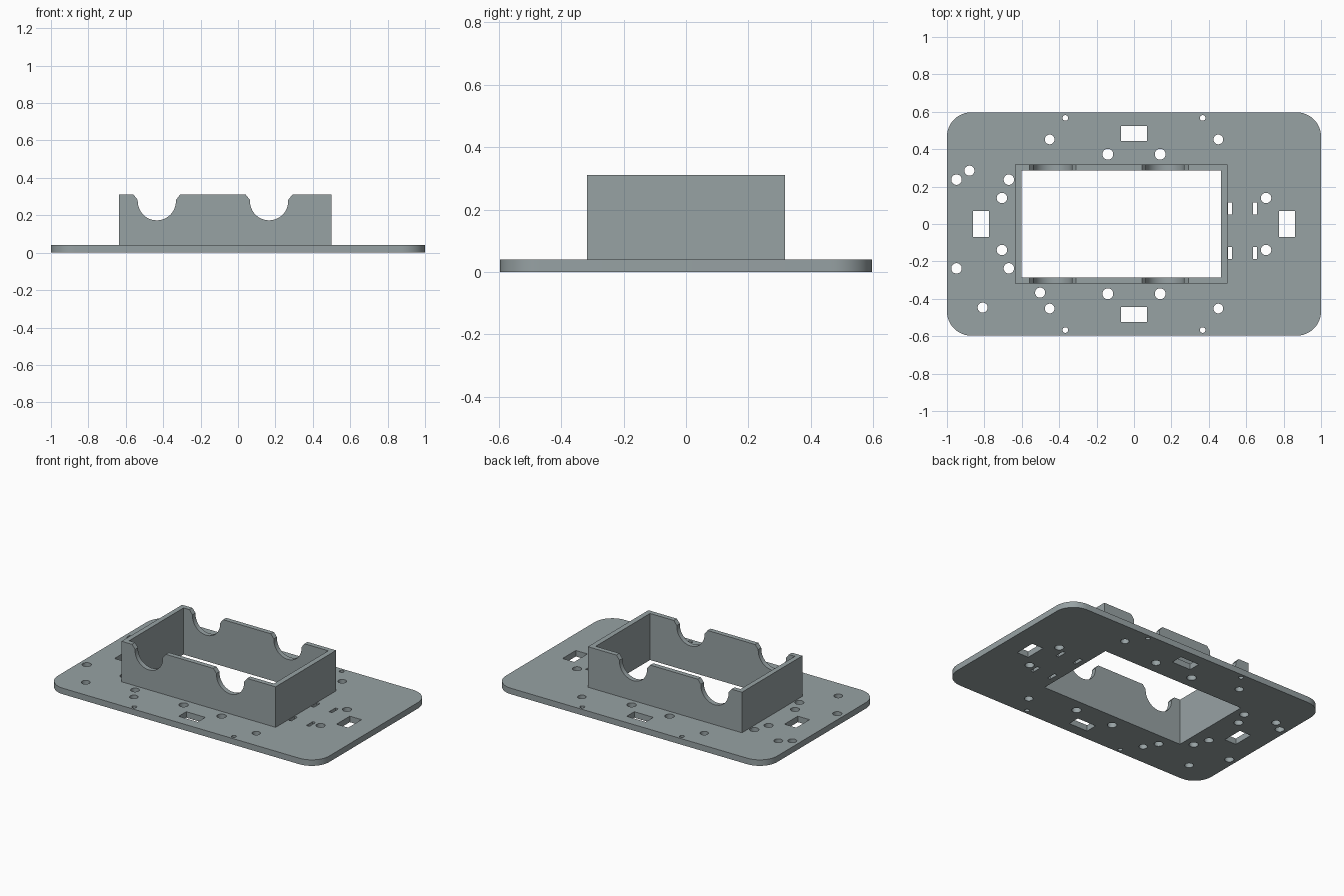
import bpy, math

if "Cube" in bpy.data.objects:
    bpy.data.objects.remove(bpy.data.objects["Cube"])

grey = bpy.data.materials.new("blue_grey")
grey.diffuse_color = (0.31, 0.36, 0.37, 1)
grey.use_nodes = True
grey.node_tree.nodes["Principled BSDF"].inputs["Base Color"].default_value = grey.diffuse_color


def rect(x0, x1, y0, y1):
    return [(x0, y0), (x1, y0), (x1, y1), (x0, y1)]


def arc(cx, cy, r, a0, a1, n):
    return [(cx + r * math.cos(math.radians(a0 + (a1 - a0) * i / n)),
             cy + r * math.sin(math.radians(a0 + (a1 - a0) * i / n)))
            for i in range(n + 1)]


def circle(cx, cy, r, n=32):
    return arc(cx, cy, r, 0, 360, n)[:-1]


def extruded(name, loops, depth):
    """Filled outline with holes, extruded evenly about its own plane."""
    cu = bpy.data.curves.new(name + "_outline", 'CURVE')
    cu.dimensions = '2D'
    cu.fill_mode = 'BOTH'
    cu.extrude = depth / 2
    for pts in loops:
        sp = cu.splines.new('POLY')
        sp.points.add(len(pts) - 1)
        for p, (x, y) in zip(sp.points, pts):
            p.co = (x, y, 0, 1)
        sp.use_cyclic_u = True
    ob = bpy.data.objects.new(name, cu)
    bpy.context.collection.objects.link(ob)
    bpy.ops.object.select_all(action='DESELECT')
    ob.select_set(True)
    bpy.context.view_layer.objects.active = ob
    bpy.ops.object.convert(target='MESH')
    ob = bpy.context.object
    bpy.ops.object.mode_set(mode='EDIT')
    bpy.ops.mesh.select_all(action='SELECT')
    bpy.ops.mesh.remove_doubles(threshold=0.0001)
    bpy.ops.mesh.normals_make_consistent(inside=False)
    bpy.ops.object.mode_set(mode='OBJECT')
    ob.name = name
    ob.data.materials.clear()
    ob.data.materials.append(grey)
    return ob


T, TOP = 0.04, 0.31                      # plate thickness, wall top
X, Y, R = 1.0, 0.597, 0.13               # plate half size, corner radius
opening = rect(-0.602, 0.465, -0.286, 0.286)

# Base plate: rounded outline
outline = []
for sx, sy, a in ((1, 1, 0), (-1, 1, 90), (-1, -1, 180), (1, -1, 270)):
    outline += arc(sx * (X - R), sy * (Y - R), R, a, a + 90, 12)
loops = [outline, opening]

# Round holes
for s in (-1, 1):
    for t in (-1, 1):
        loops.append(circle(s * 0.367, t * 0.567, 0.015))
        loops.append(circle(s * 0.451, t * 0.452, 0.026))
        loops.append(circle(s * 0.14, t * 0.373, 0.029))
        loops.append(circle(s * 0.706, t * 0.139, 0.028))
        loops.append(circle(-0.809 + s * 0.14, t * 0.237, 0.028))
for x, y in ((-0.88, 0.285), (-0.502, -0.367), (-0.809, -0.447)):
    loops.append(circle(x, y, 0.027))

# Rectangular slots
for s in (-1, 1):
    loops.append(rect(-0.07, 0.07, s * 0.484 - 0.04, s * 0.484 + 0.04))
    loops.append(rect(s * 0.818 - 0.043, s * 0.818 + 0.043, -0.07, 0.07))
for x in (0.513, 0.647):
    for y in (0.083, -0.155):
        loops.append(rect(x - 0.011, x + 0.011, y - 0.033, y + 0.033))

plate = extruded("base_plate", loops, T)
plate.location.z = T / 2

# Rectangular wall frame around the opening
walls = extruded("wall_frame", [rect(-0.635, 0.5, -0.318, 0.318), opening], TOP - T)
walls.location.z = (TOP + T) / 2

# Chamfered round notches through the front and back walls
for i, cx in enumerate((-0.434, 0.166)):
    profile = [(cx - 0.125, TOP + 0.001), (cx - 0.102, 0.282)]
    profile += arc(cx, 0.275, 0.102, 180, 360, 24)
    profile += [(cx + 0.102, 0.282), (cx + 0.125, TOP + 0.001),
                (cx + 0.125, 0.4), (cx - 0.125, 0.4)]
    cutter = extruded("notch_cutter_%d" % (i + 1), [profile], 1.0)
    cutter.rotation_euler.x = math.pi / 2
    cutter.hide_render = True
    cutter.hide_set(True)
    mod = walls.modifiers.new("notch", 'BOOLEAN')
    mod.operation = 'DIFFERENCE'
    mod.solver = 'EXACT'
    mod.object = cutter

bpy.context.view_layer.update()
bpy.ops.object.select_all(action='DESELECT')
walls.select_set(True)
bpy.context.view_layer.objects.active = walls
for m in list(walls.modifiers):
    bpy.ops.object.modifier_apply(modifier=m.name)

# Smooth curved rims, keep the hard edges
for ob in (plate, walls):
    bpy.ops.object.select_all(action='DESELECT')
    ob.select_set(True)
    bpy.context.view_layer.objects.active = ob
    bpy.ops.object.shade_smooth_by_angle(angle=math.radians(30))
